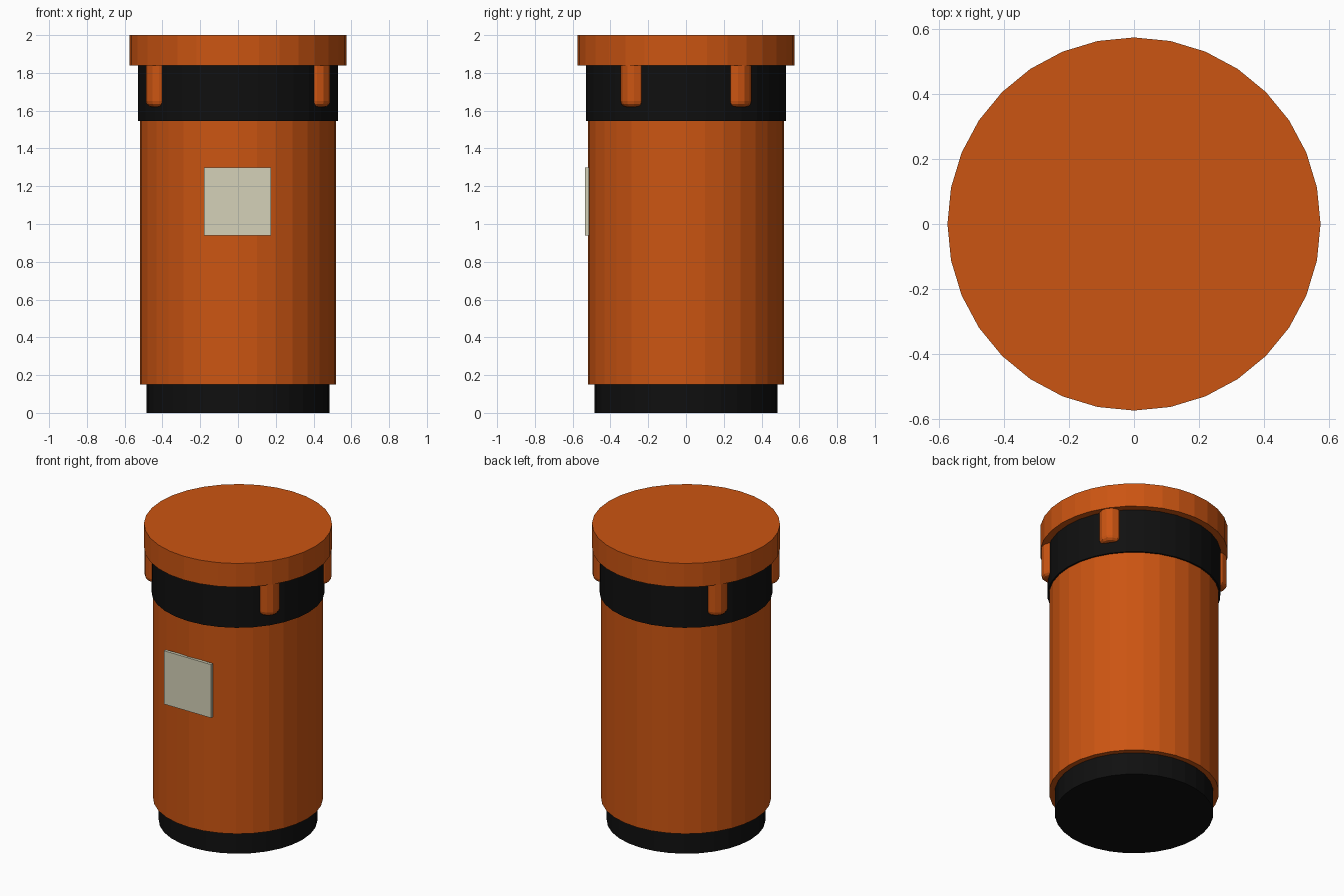
import bpy
import bmesh
import math

default = bpy.data.objects.get("Cube")
if default:
    bpy.data.objects.remove(default, do_unlink=True)


def material(name, rgb):
    mat = bpy.data.materials.new(name)
    mat.use_nodes = True
    mat.diffuse_color = (*rgb, 1)
    shader = mat.node_tree.nodes["Principled BSDF"]
    shader.inputs["Base Color"].default_value = (*rgb, 1)
    shader.inputs["Roughness"].default_value = 0.6
    return mat


orange = material("burnt_orange", (0.60, 0.09, 0.006))
black = material("rubber_black", (0.005, 0.005, 0.005))
cream = material("label_cream", (0.66, 0.64, 0.48))


def cylinder(name, radius, bottom, top, mat, x=0, y=0, sides=32):
    bpy.ops.mesh.primitive_cylinder_add(
        vertices=sides, radius=radius, depth=top - bottom,
        location=(x, y, (bottom + top) / 2))
    obj = bpy.context.object
    obj.name = name
    obj.data.materials.append(mat)
    return obj


def bevel_bottom(obj, width):
    # Round only the rim of the lower end
    bm = bmesh.new()
    bm.from_mesh(obj.data)
    rim = [e for e in bm.edges if all(v.co.z < 0 for v in e.verts)]
    bmesh.ops.bevel(bm, geom=rim, offset=width, segments=3,
                    profile=0.5, affect='EDGES')
    bm.to_mesh(obj.data)
    bm.free()


# Stacked canister sections
cylinder("base", 0.485, 0, 0.16, black)
cylinder("body", 0.52, 0.15, 1.55, orange)
cylinder("neck_band", 0.53, 1.545, 1.85, black)
cylinder("lid", 0.575, 1.84, 2, orange)

# Four rounded lid clips, mirrored about both axes
for side, sx in (("left", 1), ("right", -1)):
    for end, sy in (("front", -1), ("back", 1)):
        clip = cylinder(f"lid_clip_{end}_{side}", 0.07, 1.62, 1.86, orange,
                        sx * 0.418, sy * 0.276, sides=12)
        bevel_bottom(clip, 0.03)

# Thin front label
bpy.ops.mesh.primitive_cube_add(size=1, location=(-0.003, -0.524, 1.12))
label = bpy.context.object
label.name = "front_label"
label.dimensions = (0.354, 0.02, 0.36)
bpy.ops.object.transform_apply(location=False, rotation=False, scale=True)
label.data.materials.append(cream)
